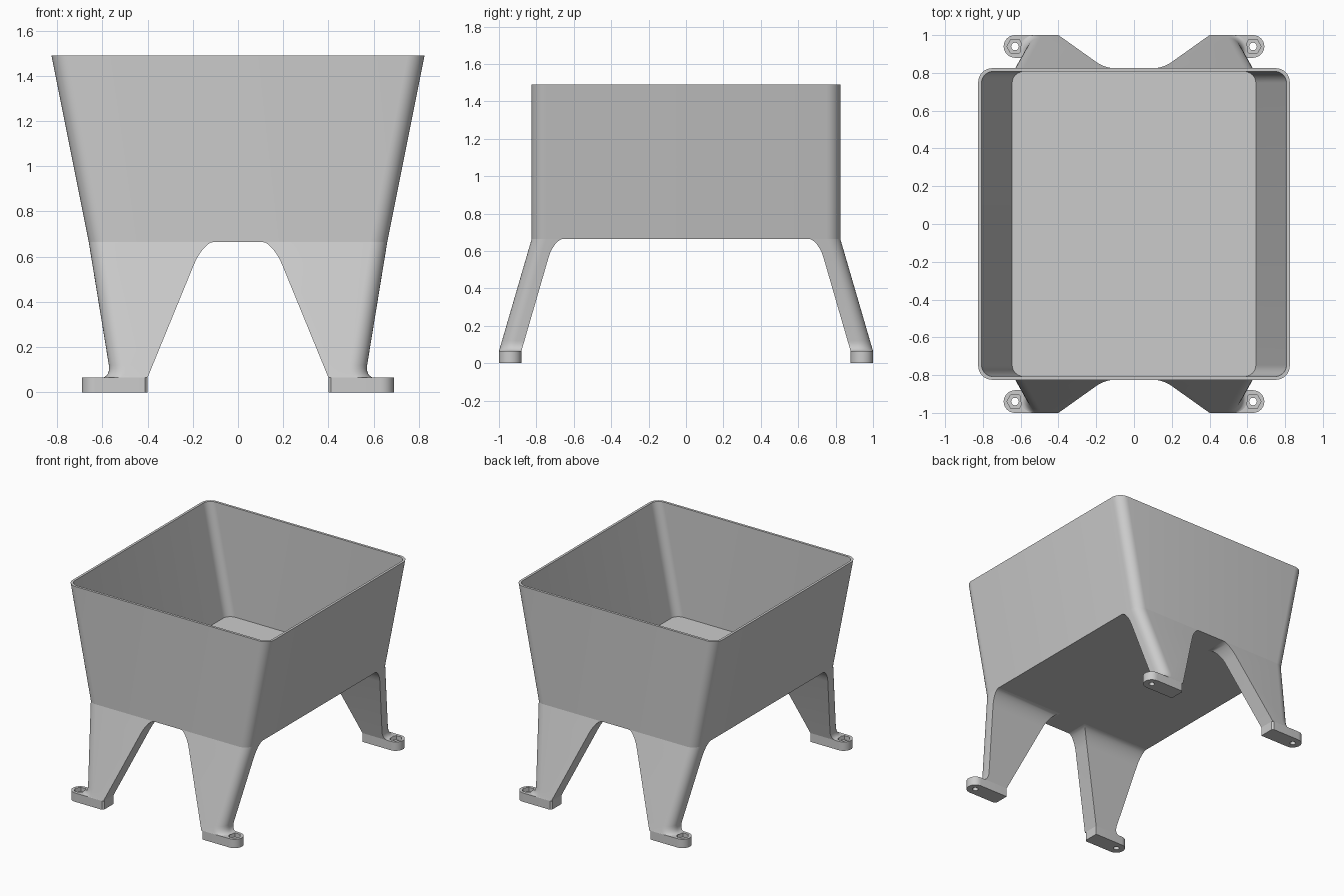
import bpy, bmesh
from math import sin, cos, pi, sqrt

cube = bpy.data.objects.get("Cube")
if cube:
    bpy.data.objects.remove(cube, do_unlink=True)

grey = bpy.data.materials.new("light_grey")
grey.use_nodes = True
tone = (0.6, 0.6, 0.6, 1)
grey.diffuse_color = tone
grey.node_tree.nodes["Principled BSDF"].inputs["Base Color"].default_value = tone

BIN_Z, TOP_Z, PAD_Z = 0.665, 1.49, 0.065
CORNER = 0.075


def arc(cx, cy, r, start, end, steps=8):
    """Points on a circular arc, angles in quarter turns."""
    angles = [(start + (end - start) * i / steps) * pi / 2 for i in range(steps + 1)]
    return [(cx + r * cos(a), cy + r * sin(a)) for a in angles]


def rounded_rect(hx, hy, r):
    pts = []
    for q, (sx, sy) in enumerate([(1, 1), (-1, 1), (-1, -1), (1, -1)]):
        pts += arc(sx * (hx - r), sy * (hy - r), r, q, q + 1)
    return pts


def loft(name, sections):
    """Closed solid through (outline, z) sections."""
    bm = bmesh.new()
    rings = [[bm.verts.new((x, y, z)) for x, y in pts] for pts, z in sections]
    for a, b in zip(rings, rings[1:]):
        n = len(a)
        for i in range(n):
            j = (i + 1) % n
            bm.faces.new((a[i], a[j], b[j], b[i]))
    bm.faces.new(rings[0][::-1])
    bm.faces.new(rings[-1])
    bmesh.ops.recalc_face_normals(bm, faces=bm.faces)
    mesh = bpy.data.meshes.new(name)
    bm.to_mesh(mesh)
    bm.free()
    mesh.materials.append(grey)
    obj = bpy.data.objects.new(name, mesh)
    bpy.context.collection.objects.link(obj)
    return obj


def activate(obj):
    bpy.ops.object.select_all(action='DESELECT')
    obj.select_set(True)
    bpy.context.view_layer.objects.active = obj


def smooth(obj):
    activate(obj)
    bpy.ops.object.shade_smooth_by_angle(angle=pi / 6)


def mirror_four(obj):
    mod = obj.modifiers.new("four_corners", 'MIRROR')
    mod.use_axis = (True, True, False)
    mod.use_mirror_merge = False


# Tapered open bin with rounded corners and thin walls
hopper = loft("bin", [
    (rounded_rect(0.66, 0.825, CORNER), BIN_Z),
    (rounded_rect(0.825, 0.825, CORNER), TOP_Z),
    (rounded_rect(0.807, 0.807, 0.06), TOP_Z),
    (rounded_rect(0.645, 0.807, 0.06), BIN_Z + 0.018),
])
smooth(hopper)


# Splayed leg, flared where it meets the bin and the foot
def flare(t):
    t = min(max(t, 0), 1)
    return 1 - sqrt(1 - t * t)


def leg_section(z):
    k = (z - PAD_Z) / (BIN_Z - PAD_Z)
    top = flare((z - 0.565) / 0.1)
    low = flare((0.12 - z) / 0.055)
    inner = 0.40 - 0.246 * k - 0.045 * top
    outer = 0.562 + 0.098 * k + 0.04 * low
    front = 1.0 - 0.175 * k
    back = 0.88 - 0.174 * k - 0.05 * top
    corner = arc(outer - CORNER, front - CORNER, CORNER, 0, 1)
    return [(inner, back), (outer, back)] + corner + [(inner, front)]


steps = [i * pi / 12 for i in range(7)]
levels = [0.12 - 0.055 * sin(a) for a in reversed(steps)]
levels += [0.565 + 0.1 * sin(a) for a in steps]
leg = loft("legs", [(leg_section(z), z) for z in levels])
smooth(leg)
mirror_four(leg)

# Foot pad with a rounded outer end, bolt hole and hexagonal nut recess
HOLE_X, HOLE_Y = 0.63, 0.94
outline = arc(HOLE_X, HOLE_Y, 0.06, -1, 1, 16)
outline += [(0.412, 1.0), (0.40, 0.988), (0.40, 0.88)]
pad = loft("foot_pads", [(outline, 0), (outline, PAD_Z)])

for name, r, sides, low in [("bolt_cutter", 0.02, 24, -0.05),
                            ("nut_cutter", 0.043, 6, 0.035)]:
    ring = arc(HOLE_X, HOLE_Y, r, 0, 4, sides)[:-1]
    cutter = loft(name, [(ring, low), (ring, 0.12)])
    cutter.hide_render = True
    mod = pad.modifiers.new(name, 'BOOLEAN')
    mod.operation = 'DIFFERENCE'
    mod.solver = 'EXACT'
    mod.object = cutter
    activate(pad)
    bpy.ops.object.modifier_apply(modifier=mod.name)
    bpy.data.objects.remove(cutter, do_unlink=True)
smooth(pad)
mirror_four(pad)
